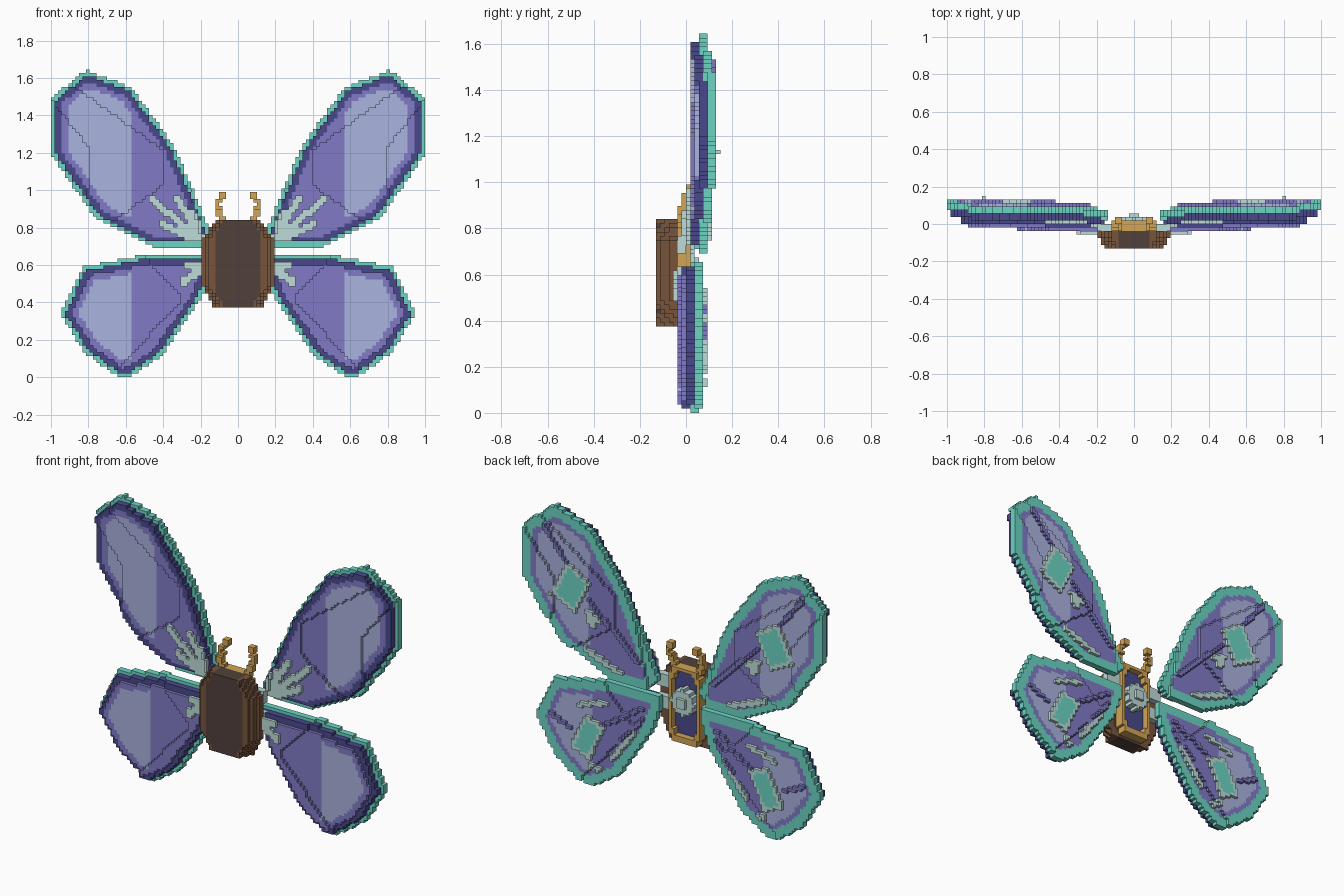
import bpy
from mathutils import Vector

V = 2 / 107  # size of one cube

cube = bpy.data.objects.get("Cube")
if cube:
    bpy.data.objects.remove(cube)


def linear(c):
    return c / 12.92 if c <= 0.04045 else ((c + 0.055) / 1.055) ** 2.4


PALETTE = {
    "violet": "817bc6", "lavender": "aab3e0", "navy": "49498c", "teal": "6dd5c4",
    "pale_green": "bddcd8", "gold": "d3a555", "brown": "77553c", "dark_brown": "51413b",
}
NAMES = list(PALETTE)
MATS = []
for name, code in PALETTE.items():
    rgba = [linear(int(code[n:n + 2], 16) / 255) for n in (0, 2, 4)] + [1]
    mat = bpy.data.materials.new(name)
    mat.use_nodes = True
    mat.diffuse_color = rgba
    mat.node_tree.nodes["Principled BSDF"].inputs["Base Color"].default_value = rgba
    MATS.append(mat)

parts = {}   # part name -> {cell: colour}
filled = {}  # cell -> part that owns it


def put(part, cell, colour):
    """Place one cube; a later cube replaces an earlier one."""
    if cell in filled:
        del parts[filled[cell]][cell]
    filled[cell] = part
    parts.setdefault(part, {})[cell] = colour


def put_pair(part, i, j, k, colour):
    put("left_" + part, (i, j, k), colour)
    put("right_" + part, (-i, j, k), colour)


def inside(poly, p):
    """Distance of p inside a convex counter-clockwise outline."""
    best = 9
    for a, b in zip(poly, poly[1:] + poly[:1]):
        a, e = Vector(a), Vector(b) - Vector(a)
        q = p - a
        best = min(best, (e.x * q.y - e.y * q.x) / e.length)
    return best


def near(p, a, b):
    """Distance of p from the segment a-b."""
    a, b = Vector(a), Vector(b)
    t = max(0, min(1, (p - a).dot(b - a) / (b - a).length_squared))
    return (p - a - t * (b - a)).length


def grid():
    for i in range(0, 54):
        for k in range(0, 88):
            yield i, k, Vector((i * V, (k + 0.5) * V))


# depth of each wing in whole cubes, swept back in wedge-shaped steps
def upper_level(p):
    h = max(0, abs(p.y - 1.12) - .1)
    root = .2 + .23 * (p.y - .74)
    return (p.x > root) + (p.x > .41 + 1.4 * h) + (p.x > .79 + .8 * h)


def lower_level(p):
    return (p.x > .3 + .9 * abs(p.y - .42)) - 1


def wing(name, outline, level, front, emblem, feathers, strokes, veins):
    for i, k, p in grid():
        d = inside(outline, p)
        if d <= 0:
            continue
        b = level(p)
        # membrane
        if d > 0.05:
            skin = "lavender" if p.x > 0.578 and d > 0.085 else "violet"
            for j in range(b + front, b + 4):
                put_pair(name + "_membrane", i, j, k, skin)
        # rim: dark in front, bright behind
        if 0.022 < d <= 0.055:
            for j in (b, b + 1):
                put_pair(name + "_front_rim", i, j, k, "navy")
        if d <= 0.055:
            for j in (b + 2, b + 3):
                put_pair(name + "_back_rim", i, j, k, "teal")
        # pale feathers in front
        if d > 0.03 and any(near(p, a, c) < w for a, c, w in feathers):
            put_pair(name + "_feathers", i, b + front - 1, k, "pale_green")
        # markings on the back
        if d > 0.05:
            if any(near(p, a, c) < 0.01 for a, c in veins):
                put_pair(name + "_veins", i, b + 4, k, "violet")
            if any(near(p, a, c) < w for a, c, w in strokes):
                put_pair(name + "_markings", i, b + 4, k, "pale_green")
        e = inside(emblem, p)
        if e > 0:
            colour = "pale_green" if e < 0.021 else "teal"
            put_pair(name + "_emblem", i, b + 4, k, colour)


wing("upper_wing",
     [(.14, .76), (.2, .7), (.46, .7), (.76, .85), (1, 1.19), (1, 1.49),
      (.84, 1.62), (.81, 1.64), (.57, 1.55), (.33, 1.22), (.2, .9)],
     upper_level, 0,
     [(.7, 1.34), (.55, 1.25), (.65, 1.05), (.81, 1.13)],
     [((.18, .72), (.33, .96), .02), ((.22, .75), (.46, .95), .021),
      ((.2, .72), (.4, .82), .021), ((.2, .74), (.23, .88), .018)],
     [((.36, .75), (.6, .84), .017), ((.54, 1.01), (.54, 1.06), .022),
      ((.5, 1.04), (.57, 1.07), .015)],
     [((.25, .85), (.56, 1.15)), ((.7, 1.32), (.86, 1.52))])

wing("lower_wing",
     [(.14, .65), (.15, .56), (.2, .42), (.41, .11), (.61, -.02), (.82, .13),
      (.95, .34), (.83, .59), (.5, .655)],
     lower_level, -1,
     [(.61, .43), (.48, .39), (.58, .17), (.71, .22)],
     [((.2, .58), (.29, .51), .025), ((.2, .62), (.28, .59), .018)],
     [((.3, .4), (.45, .2), .015), ((.46, .54), (.66, .48), .013),
      ((.54, .12), (.57, .13), .018)],
     [((.24, .56), (.49, .4)), ((.7, .32), (.84, .38)), ((.24, .5), (.4, .3))])

# wooden body, stepped outward toward the back
body = [(.2, .5), (.2, .73), (.12, .845), (-.12, .845), (-.2, .73), (-.2, .5),
        (-.13, .38), (.13, .38)]
frame = [(.11, .47), (.11, .78), (.07, .85), (-.07, .85), (-.11, .78), (-.11, .47),
         (-.08, .4), (.08, .4)]
for i, k, p in grid():
    for j, shrink in zip(range(-7, -2), (.035, .025, .015, .005, 0)):
        if inside(body, Vector((p.x + shrink, p.y))) > 0:
            edge = min(.84 - p.y, p.y - .38)
            dark = p.x < min(.12, .08 + edge * .6)
            for s in {i, -i}:
                put("body", (s, j, k), "dark_brown" if dark else "brown")
    # gold frame around a dark panel on the back
    f = inside(frame, p)
    if f > 0:
        for s in {i, -i}:
            put("back_panel", (s, -2, k), "navy")
            if f < .034:
                for j in (-2, -1, 0):
                    put("back_frame", (s, j, k), "gold")
    # round medallion
    r = (p - Vector((0, .645))).length
    if r < .075:
        for s in {i, -i}:
            for j in range(-1, 3 if r < .03 else 2):
                put("medallion", (s, j, k), "pale_green")
    # wing hinges
    if .1 < p.x < .2 and (.7 < p.y < .77 or .56 < p.y < .64):
        for j in (-2, -1):
            put_pair("hinge", i, j, k, "pale_green")

# antennae
path = [(.07, .82), (.105, .87), (.11, .93), (.075, .985)]
for i, k, p in grid():
    if p.y > .82 and min(near(p, a, b) for a, b in zip(path, path[1:])) < .015:
        first = -2 if p.y < .9 else -1 if p.y < .95 else 0
        for j in (first, first + 1):
            put_pair("antenna", i, j, k, "gold")

# turn the cubes of each part into a mesh, leaving out hidden faces
for part, cells in parts.items():
    verts, faces, colours = {}, [], []
    for cell, colour in cells.items():
        for axis in range(3):
            u, w = (axis + 1) % 3, (axis + 2) % 3
            for side in (0, 1):
                other = list(cell)
                other[axis] += 2 * side - 1
                if tuple(other) in filled:
                    continue
                ring = []
                for du, dw in ((0, 0), (1, 0), (1, 1), (0, 1)):
                    c = list(cell)
                    c[axis] += side
                    c[u] += du
                    c[w] += dw
                    ring.append(verts.setdefault(tuple(c), len(verts)))
                faces.append(ring if side else ring[::-1])
                colours.append(colour)
    if not faces:
        continue
    used = sorted(set(colours))
    mesh = bpy.data.meshes.new(part)
    mesh.from_pydata([((x - .5) * V, y * V, z * V) for x, y, z in verts], [], faces)
    for colour in used:
        mesh.materials.append(MATS[NAMES.index(colour)])
    for poly, colour in zip(mesh.polygons, colours):
        poly.material_index = used.index(colour)
    mesh.update()
    bpy.context.collection.objects.link(bpy.data.objects.new(part, mesh))
